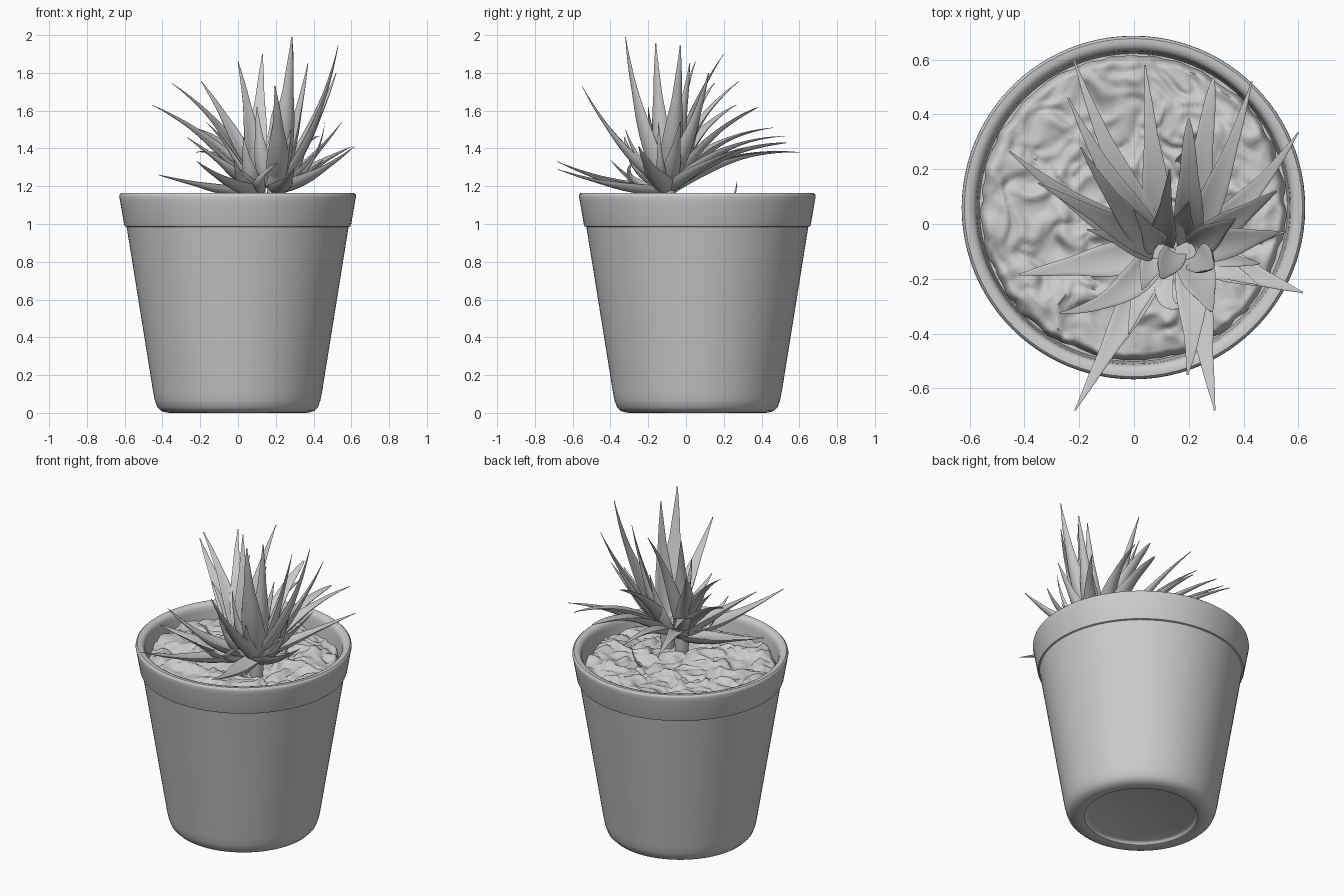
import bpy, bmesh, math
from mathutils import Vector, noise

if "Cube" in bpy.data.objects:
    bpy.data.objects.remove(bpy.data.objects["Cube"])

CX, CY = -0.002, 0.06


def finish(name, bm, angle=40):
    bmesh.ops.recalc_face_normals(bm, faces=bm.faces)
    me = bpy.data.meshes.new(name)
    bm.to_mesh(me)
    bm.free()
    ob = bpy.data.objects.new(name, me)
    bpy.context.collection.objects.link(ob)
    bpy.ops.object.select_all(action='DESELECT')
    ob.select_set(True)
    bpy.context.view_layer.objects.active = ob
    bpy.ops.object.shade_smooth_by_angle(angle=math.radians(angle))
    return ob


def bridge(bm, a, b):
    n = len(a)
    for i in range(n):
        bm.faces.new((a[i], a[(i + 1) % n], b[(i + 1) % n], b[i]))


def lathe(name, profile, n=96):
    bm = bmesh.new()
    rings = [[bm.verts.new((CX + r * math.cos(2 * math.pi * i / n),
                            CY + r * math.sin(2 * math.pi * i / n), z))
              for i in range(n)] for r, z in profile]
    for a, b in zip(rings, rings[1:]):
        bridge(bm, a, b)
    bm.faces.new(rings[0])
    bm.faces.new(rings[-1])
    return finish(name, bm)


# Pot: recessed foot, tapered wall, collar, rounded lip, inner wall
lathe("pot", [(0.31, 0.022), (0.32, 0.018), (0.328, 0.005), (0.345, 0.0), (0.375, 0.001),
              (0.405, 0.01), (0.425, 0.03), (0.438, 0.065), (0.447, 0.11),
              (0.586, 0.975), (0.588, 0.985), (0.597, 0.988), (0.601, 0.998),
              (0.622, 1.12), (0.627, 1.145), (0.625, 1.156), (0.617, 1.163), (0.600, 1.163),
              (0.584, 1.157), (0.575, 1.143), (0.571, 1.12), (0.562, 1.0)])


# Lumpy soil
def soil_height(x, y):
    p = Vector((x * 6, y * 6, 2.3))
    q = p + 0.6 * Vector((noise.noise(p * 1.3), noise.noise(p * 1.3 + Vector((7, 3, 1))), 0))
    return 1.072 + 0.04 * noise.noise(q) + 0.04 * abs(noise.noise(q * 1.9)) + 0.015 * noise.noise(q * 3.5)


bm = bmesh.new()
N, R = 180, 60
rings = []
for k in range(1, R + 1):
    ring = []
    for i in range(N):
        a = 2 * math.pi * i / N
        edge = 0.556 + 0.016 * noise.noise(Vector((9 * math.cos(a), 9 * math.sin(a), 5)))
        r = edge * k / R
        x, y = CX + r * math.cos(a), CY + r * math.sin(a)
        drop = 0.06 * max(0, (k / R - 0.96) / 0.04) ** 2
        ring.append(bm.verts.new((x, y, soil_height(x, y) - drop)))
    rings.append(ring)
for a, b in zip(rings, rings[1:]):
    bridge(bm, a, b)
centre = bm.verts.new((CX, CY, soil_height(CX, CY)))
for i in range(N):
    bm.faces.new((centre, rings[0][i], rings[0][(i + 1) % N]))
finish("soil", bm, 80)


# Leaf: crescent section swept on a curve, tapering to the tip;
# bend arches it (positive = drooping tip), sway moves its middle in x and y
def leaf(name, base, tip, width, bend, sway=(0, 0), blunt=0.0, steps=20):
    base, tip = Vector(base), Vector(tip)
    d = tip - base
    side = Vector((-d.y, d.x, 0)).normalized()
    up = d.normalized().cross(side)
    if up.z < 0:
        up, side = -up, -side
    ctrl = (base + tip) / 2 + up * bend * d.length + Vector((sway[0], sway[1], 0))
    bm = bmesh.new()
    rings = []
    for k in range(steps + 1):
        t = k / steps
        p = base * (1 - t) ** 2 + ctrl * 2 * t * (1 - t) + tip * t * t
        tan = ((ctrl - base) * (1 - t) + (tip - ctrl) * t).normalized()
        nrm = tan.cross(side).normalized()
        if nrm.dot(up) < 0:
            nrm = -nrm
        across = nrm.cross(tan).normalized()
        w = width / 2 * (0.75 + 0.25 * math.sin(math.pi * min(1, t * 1.6)))
        w *= max(0.07, (1 - t ** (1.5 + 2 * blunt)) ** (0.85 - 0.4 * blunt))
        cup = 0.55 * (1 - t)          # inner face hollow near the base
        ring = []
        for i in range(14):
            a = 2 * math.pi * i / 14
            u, v = math.cos(a), math.sin(a)
            h = v * (0.45 if v < 0 else 0.25) + cup * (u * u - 0.5)
            ring.append(bm.verts.new(p + across * w * u + nrm * w * h))
        rings.append(ring)
    for a, b in zip(rings, rings[1:]):
        bridge(bm, a, b)
    bm.faces.new(rings[0])
    bm.faces.new(rings[-1])
    finish(name, bm, 60)


def rosette(name, centre, leaves, lift):
    c = Vector(centre)
    for i, (tip, w, b, sway, blunt) in enumerate(leaves):
        out = (Vector(tip) - c) * Vector((1, 1, 0))
        base = c + out.normalized() * 0.025 + Vector((0, 0, lift * (tip[2] - 1.3)))
        leaf(f"{name}_{i + 1}", base, tip, w, b, sway, blunt)


# Low rosette: tip, width, bend, sway, bluntness
S = (-0.03, -0.03)
O = (0, 0)
A = (0.10, -0.10, 1.18)
rosette("low_leaf", A, [
    ((-0.22, 0.60, 1.38), 0.12, 0.17, S, 0), ((-0.24, 0.46, 1.51), 0.12, 0.18, S, 0),
    ((-0.455, 0.265, 1.63), 0.12, 0.12, S, 0), ((-0.35, 0.15, 1.745), 0.11, 0.13, O, 0),
    ((-0.195, 0.28, 1.755), 0.11, 0.12, S, 0), ((-0.42, -0.185, 1.26), 0.14, -0.03, O, 0.1),
    ((-0.27, -0.325, 1.46), 0.13, -0.08, (0.07, -0.07), 0),
    ((-0.215, -0.68, 1.33), 0.13, -0.07, O, 0), ((0.04, 0.58, 1.38), 0.12, 0.17, O, 0),
    ((0.0, 0.05, 1.86), 0.11, 0.08, O, 0), ((0.13, 0.20, 1.90), 0.11, 0.10, O, 0),
    ((-0.17, -0.02, 1.54), 0.11, 0.10, O, 0)], 0.15)

# Tall rosette
B = (0.20, -0.10, 1.19)
rosette("tall_leaf", B, [
    ((0.285, -0.32, 1.99), 0.15, -0.07, O, 0), ((0.53, -0.03, 1.945), 0.13, -0.10, O, 0),
    ((0.29, -0.16, 1.955), 0.13, -0.04, O, 0), ((0.37, 0.02, 1.85), 0.12, -0.04, O, 0),
    ((0.52, 0.12, 1.80), 0.12, -0.08, O, 0), ((0.195, -0.55, 1.73), 0.13, -0.10, (0.03, 0), 0),
    ((0.295, -0.68, 1.29), 0.13, -0.07, O, 0), ((0.615, -0.25, 1.41), 0.14, -0.09, O, 0),
    ((0.60, 0.335, 1.41), 0.11, 0.06, (0.04, -0.03), 0), ((0.55, -0.03, 1.54), 0.11, -0.06, O, 0),
    ((0.43, 0.52, 1.465), 0.11, 0.19, (0.03, 0), 0), ((0.29, 0.535, 1.43), 0.11, 0.17, O, 0.6),
    ((0.20, 0.385, 1.62), 0.11, 0.17, O, 0.6), ((0.45, -0.22, 1.34), 0.13, -0.08, O, 0)], 0.08)

# Short curled leaves in the heart of the plant
short = [((0.08, -0.10, 1.20), (0.03, -0.24, 1.46), 0.10, -0.12, O),
         ((0.12, -0.14, 1.18), (0.22, -0.28, 1.33), 0.08, -0.10, (-0.10, -0.14)),
         ((0.15, -0.10, 1.22), (0.10, -0.20, 1.62), 0.11, -0.10, O),
         ((0.24, -0.10, 1.20), (0.36, -0.07, 1.42), 0.10, -0.15, O),
         ((0.24, -0.12, 1.18), (0.46, -0.145, 1.54), 0.06, -0.22, O),
         ((0.18, -0.12, 1.20), (0.28, -0.32, 1.50), 0.10, -0.15, O),
         ((0.06, -0.14, 1.16), (-0.02, -0.40, 1.34), 0.11, -0.12, O),
         ((0.16, -0.06, 1.20), (0.20, 0.08, 1.60), 0.11, -0.05, O)]
for i, (base, tip, w, b, sway) in enumerate(short):
    leaf(f"inner_leaf_{i + 1}", base, tip, w, b, sway)

# Stems joining each rosette to the soil
for i, c in enumerate((A, B)):
    bm = bmesh.new()
    bmesh.ops.create_cone(bm, cap_ends=True, segments=20, radius1=0.035, radius2=0.05, depth=0.2)
    bmesh.ops.translate(bm, verts=bm.verts, vec=(c[0], c[1], 1.13))
    finish(f"stem_{i + 1}", bm)

# Tiny sprout behind the plant
leaf("sprout", (0.16, 0.22, 1.07), (0.20, 0.27, 1.23), 0.035, -0.15)
